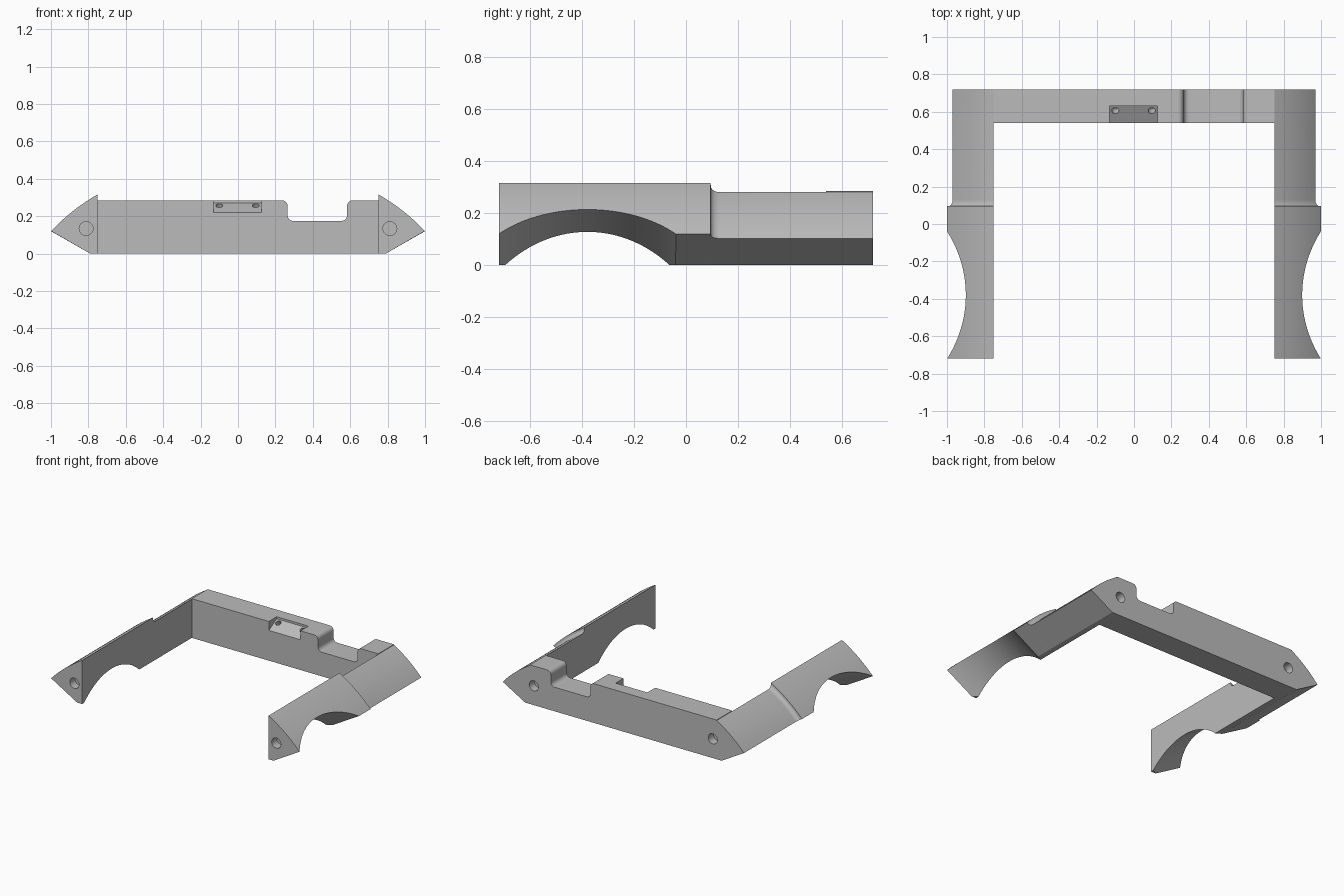
import bpy, bmesh, math
from mathutils import Vector, Matrix

if "Cube" in bpy.data.objects:
    bpy.data.objects.remove(bpy.data.objects["Cube"])

grey = bpy.data.materials.new("mid grey")
grey.diffuse_color = (0.5, 0.5, 0.5, 1)
grey.use_nodes = True
grey.node_tree.nodes["Principled BSDF"].inputs["Base Color"].default_value = grey.diffuse_color


def loft(name, sections):
    """Closed solid skinned through matching rings of points."""
    bm = bmesh.new()
    rings = [[bm.verts.new(p) for p in s] for s in sections]
    n = len(rings[0])
    for a, b in zip(rings, rings[1:]):
        for i in range(n):
            j = (i + 1) % n
            bm.faces.new((a[i], a[j], b[j], b[i]))
    bm.faces.new(rings[0])
    bm.faces.new(rings[-1])
    bmesh.ops.recalc_face_normals(bm, faces=bm.faces)
    me = bpy.data.meshes.new(name)
    bm.to_mesh(me)
    bm.free()
    ob = bpy.data.objects.new(name, me)
    bpy.context.collection.objects.link(ob)
    me.materials.append(grey)
    return ob


def cylinder(name, start, end, r, n):
    start, end = Vector(start), Vector(end)
    rot = (end - start).to_track_quat('Z', 'Y')
    ring = [rot @ Vector((r * math.cos(2 * math.pi * i / n), r * math.sin(2 * math.pi * i / n), 0))
            for i in range(n)]
    return loft(name, [[start + p for p in ring], [end + p for p in ring]])


def arc(cx, cz, r, a0, a1, n=8):
    return [(cx + r * math.cos(math.radians(a0 + (a1 - a0) * i / n)),
             cz + r * math.sin(math.radians(a0 + (a1 - a0) * i / n))) for i in range(n + 1)]


def boolean(ob, other, op='DIFFERENCE'):
    m = ob.modifiers.new(op.title(), 'BOOLEAN')
    m.operation, m.solver, m.object = op, 'EXACT', other
    bpy.context.view_layer.objects.active = ob
    bpy.ops.object.modifier_apply(modifier=m.name)
    bpy.data.objects.remove(other)


# Side arm cross-section; t = 0 is the thick front, t = 1 the recessed rear
def arm_section(y, t, side):
    a = Vector((1 - 0.03 * t, 0.12 - 0.017 * t))
    b = Vector((0.75, 0.317 - 0.036 * t))
    out = Vector((b.y - a.y, a.x - b.x)).normalized()
    pts = [(0.75, 0), (0.79, 0)]
    for i in range(13):
        u = i / 12
        pts.append(tuple(a.lerp(b, u) + out * 0.012 * 4 * u * (1 - u)))
    return [Vector((side * x, y, z)) for x, z in pts]


def build_arm(side, name):
    rings = [arm_section(-0.72, 0, side), arm_section(0.095, 0, side)]
    for i in range(1, 9):  # fillet down to the recessed part
        f = math.radians(90 * i / 8)
        rings.append(arm_section(0.13 - 0.035 * math.cos(f), 0.3 + 0.7 * math.sin(f), side))
    rings.append(arm_section(0.72, 1, side))
    arm = loft(name, rings)
    # Arch, cut parallel to the sloping underside
    c, s = math.cos(math.radians(30)), 0.5
    mid = Vector((0.771 * s, -0.38, -0.771 * c))
    d = Vector((c, 0, s))
    p0, p1 = mid + d * 0.2, mid + d * 1.8
    p0.x *= side
    p1.x *= side
    boolean(arm, cylinder("arch_cutter", p0, p1, 0.507, 160))
    # Blind hole in the front end
    boolean(arm, cylinder("front_hole_cutter", (side * 0.812, -0.8, 0.134),
                          (side * 0.812, -0.66, 0.134), 0.037, 32))
    return arm


# Back bar with a rounded notch
r, top, low, xl, xr = 0.03, 0.285, 0.175, 0.265, 0.583
outline = [(-0.75, 0), (0.75, 0), (0.75, top)]
outline += arc(xr + r, top - r, r, 90, 180)
outline += arc(xr - r, low + r, r, 0, -90)
outline += arc(xl + r, low + r, r, 270, 180)
outline += arc(xl - r, top - r, r, 0, 90)
outline += [(-0.75, top)]
frame = loft("frame", [[(x, y, z) for x, z in outline] for y in (0.54, 0.72)])

# Sloped pocket with two small holes
pocket = [(0.5, 0.198), (0.63, 0.27), (0.63, 0.4), (0.5, 0.4)]
boolean(frame, loft("pocket_cutter", [[(x, y, z) for y, z in pocket] for x in (-0.13, 0.125)]))
n = Vector((0, -0.485, 0.875))
for x in (-0.1, 0.095):
    p = Vector((x, 0.606, 0.257))
    boolean(frame, cylinder("pin_hole_cutter", p - n * 0.05, p + n * 0.02, 0.019, 24))

# Join the arms and drill the rear face
for side, name in ((-1, "left_arm"), (1, "right_arm")):
    boolean(frame, build_arm(side, name), 'UNION')
    boolean(frame, cylinder("rear_hole_cutter", (side * 0.72, 0.66, 0.14),
                            (side * 0.72, 0.8, 0.14), 0.037, 32))

bpy.ops.object.select_all(action='DESELECT')
frame.select_set(True)
bpy.context.view_layer.objects.active = frame
bpy.ops.object.shade_smooth_by_angle(angle=math.radians(25))
